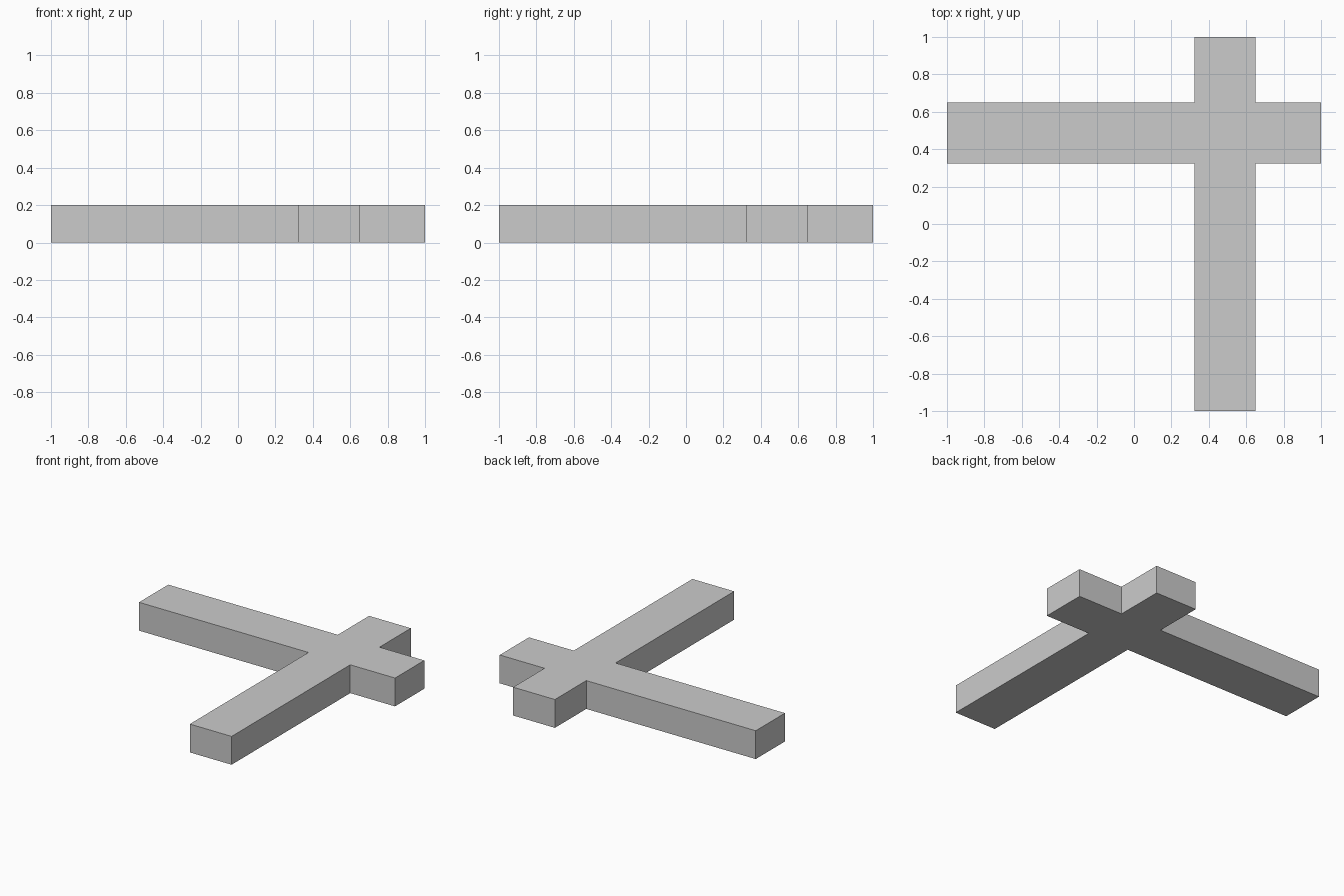
import bpy, bmesh

if "Cube" in bpy.data.objects:
    bpy.data.objects.remove(bpy.data.objects["Cube"])

LOW, HIGH = 0.324, 0.65   # sides of each arm
HEIGHT = 0.2

# Off-centre cross outline, counter-clockwise
outline = [(-1, LOW), (LOW, LOW), (LOW, -1), (HIGH, -1), (HIGH, LOW), (1, LOW),
           (1, HIGH), (HIGH, HIGH), (HIGH, 1), (LOW, 1), (LOW, HIGH), (-1, HIGH)]

# Extrude the outline into a solid slab
bm = bmesh.new()
base = bm.faces.new([bm.verts.new((x, y, 0)) for x, y in outline])
top = bmesh.ops.extrude_face_region(bm, geom=[base], use_keep_orig=True)
bmesh.ops.translate(bm, vec=(0, 0, HEIGHT),
                    verts=[g for g in top["geom"] if isinstance(g, bmesh.types.BMVert)])
bmesh.ops.recalc_face_normals(bm, faces=bm.faces)

mesh = bpy.data.meshes.new("crossed_beams")
bm.to_mesh(mesh)
bm.free()
bpy.context.collection.objects.link(bpy.data.objects.new("crossed_beams", mesh))
